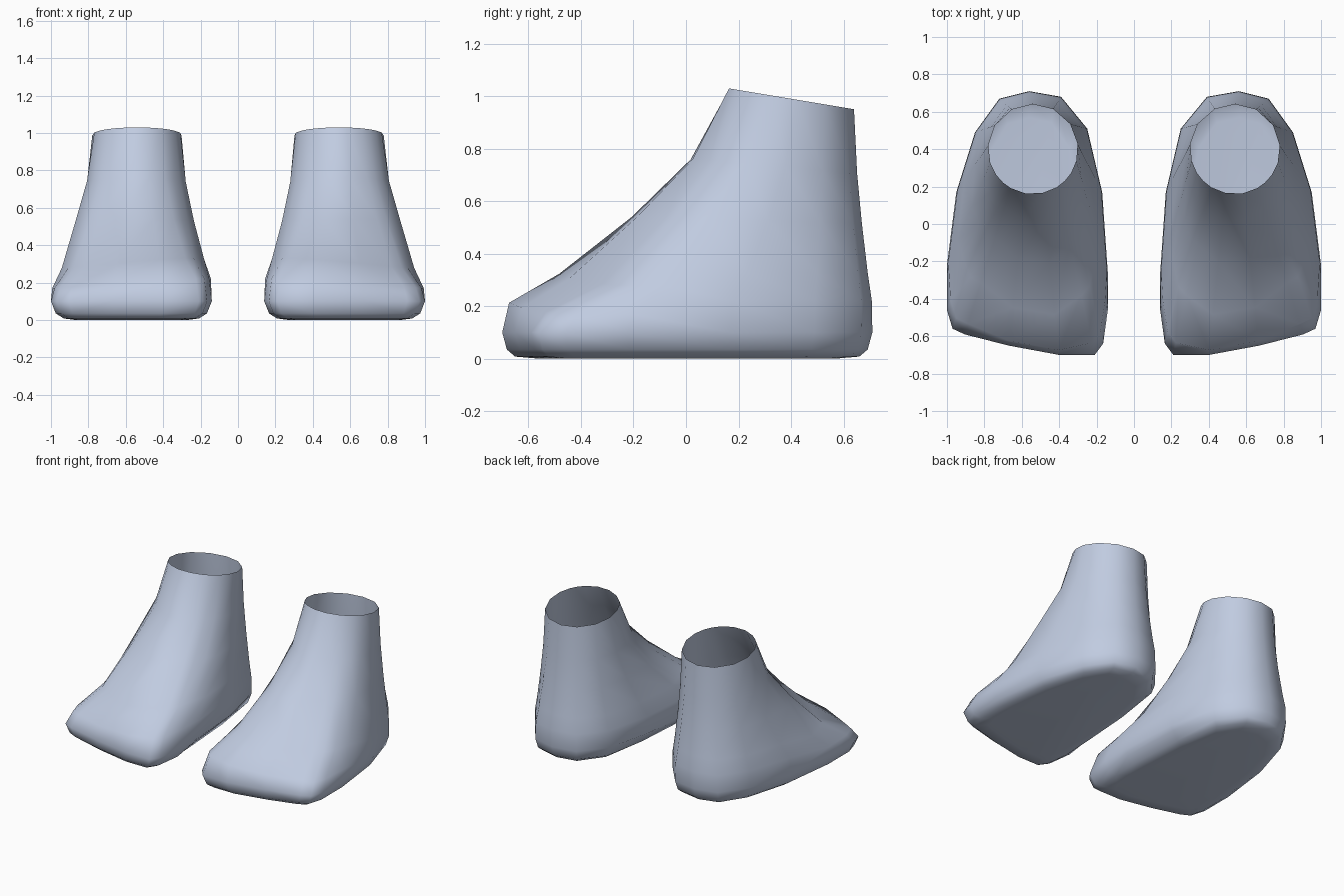
import bpy, bmesh, math

if "Cube" in bpy.data.objects:
    bpy.data.objects.remove(bpy.data.objects["Cube"])

# Right boot outline seen from above: x, y, and matching angle on the round ankle opening
OUTLINE = [
    (0.56, 0.71, 90), (0.72, 0.67, 62), (0.85, 0.49, 32), (0.95, 0.17, 5),
    (1.0, -0.22, -18), (1.0, -0.46, -35), (0.97, -0.56, -48), (0.905, -0.59, -60),
    (0.67, -0.65, -80), (0.40, -0.70, -102), (0.21, -0.70, -122), (0.165, -0.64, -135),
    (0.14, -0.46, -148), (0.14, -0.26, -165), (0.17, 0.17, -187), (0.25, 0.51, -214),
    (0.39, 0.68, -243)]
CORNERS = {5, 6, 7, 10, 11, 12}          # toe corners, rounded off faster on the way up
INNER_ARCH = {13: 0.03, 14: 0.04}        # lift of the sole on the inner side
CX, CY, RADIUS = 0.54, 0.40, 0.24        # ankle opening

# Upper rings: blend from outline to opening, height at the front
UPPER = [(0.0, 0.10), (0.03, 0.22), (0.25, 0.33), (0.57, 0.54), (0.83, 0.76), (1.0, 1.03)]
# Sole rings: x scale, y scale, height
SOLE = [(0.70, 0.80, 0.0), (0.84, 0.93, 0.008), (0.94, 0.975, 0.035)]


def sole_ring(sx, sy, z):
    return [(0.57 + (x - 0.57) * sx, y * sy, z + INNER_ARCH.get(i, 0) * min(1, z * 30))
            for i, (x, y, a) in enumerate(OUTLINE)]


def upper_ring(t, z):
    ring = []
    for i, (x, y, a) in enumerate(OUTLINE):
        k = t ** 0.75 if i in CORNERS else t
        ca, sa = math.cos(math.radians(a)), math.sin(math.radians(a))
        px = x + (CX + RADIUS * ca - x) * k
        py = y + (CY + RADIUS * sa - y) * k
        # opening dips towards the heel, toe cap dips towards the outer side
        dip = 0.08 * t * t * (1 + sa) / 2
        if 0 < t < 0.5 and y < 0:
            dip += 0.05 * max(0, x - 0.3) / 0.7
        ring.append((px, py, z - dip))
    return ring


def build_boot(name, side, material):
    bm = bmesh.new()
    rows = [sole_ring(*r) for r in SOLE] + [upper_ring(*r) for r in UPPER]
    rings = [[bm.verts.new((side * x, y, z)) for x, y, z in row] for row in rows]
    n = len(OUTLINE)
    for low, high in zip(rings, rings[1:]):
        for i in range(n):
            j = (i + 1) % n
            bm.faces.new((low[i], low[j], high[j], high[i]))
    # Flat sole
    bm.faces.new(rings[0])
    bmesh.ops.recalc_face_normals(bm, faces=bm.faces)
    bm.normal_update()
    # Outward means the sole faces down
    if min(bm.faces, key=lambda f: f.calc_center_median().z).normal.z > 0:
        bmesh.ops.reverse_faces(bm, faces=bm.faces)
    for f in bm.faces:
        f.smooth = True
    mesh = bpy.data.meshes.new(name)
    bm.to_mesh(mesh)
    bm.free()
    mesh.materials.append(material)
    bpy.context.collection.objects.link(bpy.data.objects.new(name, mesh))


blue_grey = bpy.data.materials.new("pale_blue_grey")
blue_grey.diffuse_color = (0.53, 0.60, 0.75, 1)
blue_grey.use_nodes = True
blue_grey.node_tree.nodes["Principled BSDF"].inputs["Base Color"].default_value = blue_grey.diffuse_color

build_boot("right_boot", 1, blue_grey)
build_boot("left_boot", -1, blue_grey)
